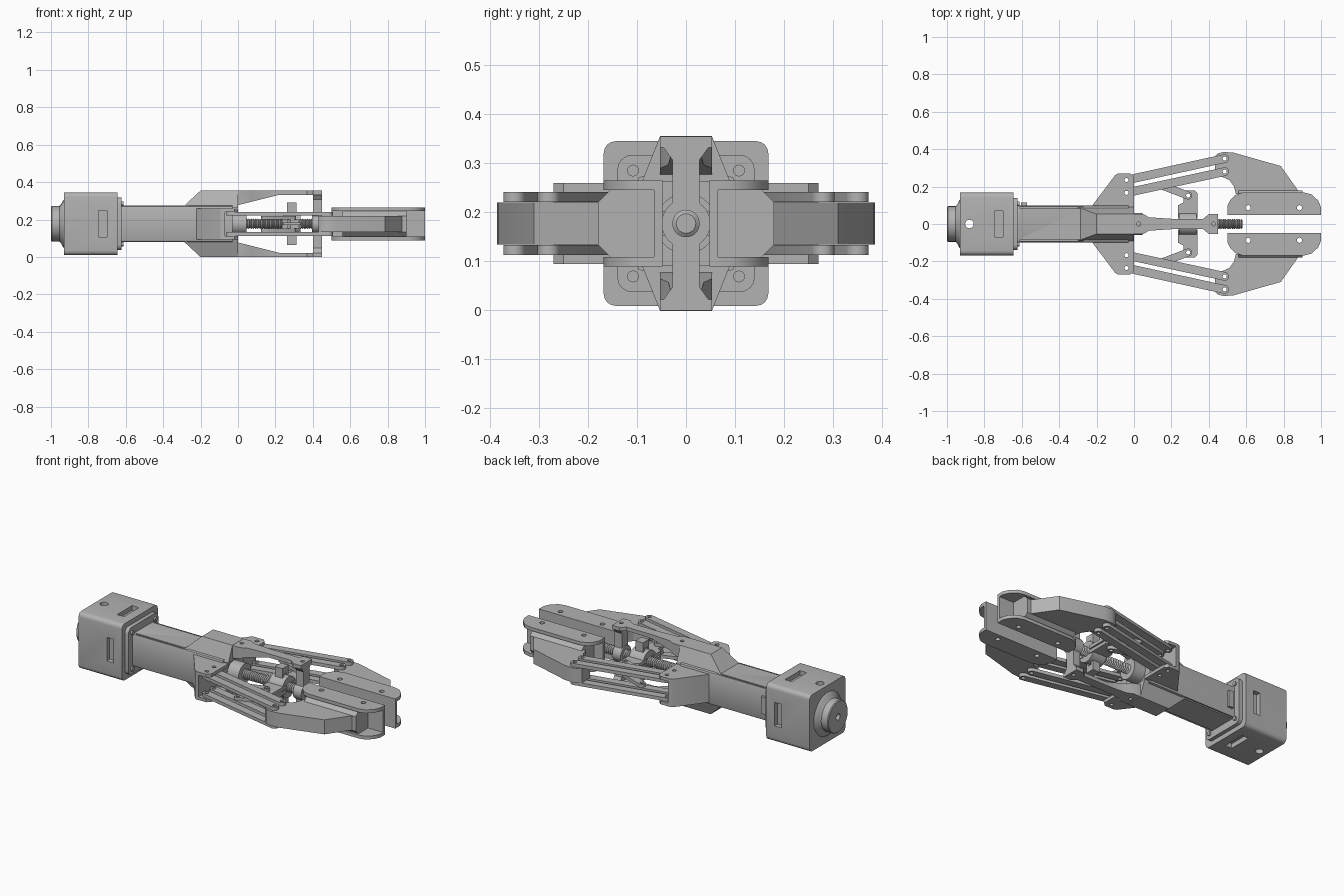
import bpy, bmesh, math
from mathutils import Matrix, Vector

cube = bpy.data.objects.get("Cube")
if cube:
    bpy.data.objects.remove(cube, do_unlink=True)

ZC = 0.177  # height of the long axis; parts are modelled around it
grey = bpy.data.materials.new("plain grey")
grey.use_nodes = True
grey.diffuse_color = (0.45, 0.45, 0.45, 1)
grey.node_tree.nodes["Principled BSDF"].inputs["Base Color"].default_value = (0.45, 0.45, 0.45, 1)


def new_object(name, bm):
    bmesh.ops.recalc_face_normals(bm, faces=bm.faces)
    mesh = bpy.data.meshes.new(name)
    bm.to_mesh(mesh)
    bm.free()
    mesh.materials.append(grey)
    obj = bpy.data.objects.new(name, mesh)
    bpy.context.collection.objects.link(obj)
    obj.location.z = ZC
    return obj


def prism(name, pts, lo, hi, axis="z"):
    """Extrude an outline along z (points x,y), y (points x,z) or x (points y,z)."""
    place = {"z": lambda a, b, t: (a, b, t), "y": lambda a, b, t: (a, t, b),
             "x": lambda a, b, t: (t, a, b)}[axis]
    bm = bmesh.new()
    low = [bm.verts.new(place(a, b, lo)) for a, b in pts]
    high = [bm.verts.new(place(a, b, hi)) for a, b in pts]
    bm.faces.new(low)
    bm.faces.new(high)
    n = len(pts)
    for i in range(n):
        j = (i + 1) % n
        bm.faces.new((low[i], low[j], high[j], high[i]))
    return new_object(name, bm)


def rounded(w, h, r, steps=4):
    """Rounded rectangle outline with half sizes w, h."""
    pts = []
    for k, (sx, sy) in enumerate([(1, 1), (-1, 1), (-1, -1), (1, -1)]):
        for i in range(steps + 1):
            a = math.pi / 2 * (k + i / steps)
            pts.append((sx * (w - r) + r * math.cos(a), sy * (h - r) + r * math.sin(a)))
    return pts


def box(name, x, y, z):
    return prism(name, [(x[0], y[0]), (x[1], y[0]), (x[1], y[1]), (x[0], y[1])], *z)


def lathe(name, profile, sides=32):
    """Turn (x, radius) points round the long axis."""
    bm = bmesh.new()
    rings = [[bm.verts.new((x, r * math.cos(2 * math.pi * i / sides), r * math.sin(2 * math.pi * i / sides)))
              for i in range(sides)] for x, r in profile]
    for a, b in zip(rings, rings[1:]):
        for i in range(sides):
            j = (i + 1) % sides
            bm.faces.new((a[i], a[j], b[j], b[i]))
    bm.faces.new(rings[0])
    bm.faces.new(rings[-1])
    return new_object(name, bm)


def link(name, p, q, r, lo, hi):
    """Flat bar with round ends and a pin hole in each."""
    p, q = Vector(p), Vector(q)
    base = math.atan2(q.y - p.y, q.x - p.x)
    pts = []
    for c, start in ((q, -0.5), (p, 0.5)):
        for i in range(9):
            a = base + math.pi * (start + i / 8)
            pts.append((c.x + r * math.cos(a), c.y + r * math.sin(a)))
    return drill(prism(name, pts, lo, hi), [p, q])


def bake(obj):
    deps = bpy.context.evaluated_depsgraph_get()
    mesh = bpy.data.meshes.new_from_object(obj.evaluated_get(deps))
    obj.modifiers.clear()
    obj.data = mesh
    return obj


def cut(obj, cutter):
    mod = obj.modifiers.new("cut", "BOOLEAN")
    mod.operation, mod.solver, mod.object = "DIFFERENCE", "EXACT", cutter
    bake(obj)
    bpy.data.objects.remove(cutter, do_unlink=True)
    return obj


def drill(obj, spots, r=0.011, depth=1):
    bm = bmesh.new()
    for x, y in spots:
        bmesh.ops.create_cone(bm, cap_ends=True, segments=16, radius1=r, radius2=r, depth=depth,
                              matrix=Matrix.Translation((x, y, 0)))
    return cut(obj, new_object("drill", bm))


def mirror(obj, axes):
    mod = obj.modifiers.new("mirror", "MIRROR")
    mod.use_axis = ["x" in axes, "y" in axes, "z" in axes]
    mod.use_mirror_merge = False
    return bake(obj)


# Motor housing with a slot in every side and a hole from top to bottom
housing = prism("motor_housing", rounded(0.168, 0.168, 0.025), -0.93, -0.645, "x")
for s in (-1, 1):
    a, b = sorted((s * 0.14, s * 0.2))
    cut(housing, box("slot", (-0.745, -0.7), (-0.07, 0.07), (a, b)))
    cut(housing, box("slot", (-0.745, -0.7), (a, b), (-0.07, 0.07)))
drill(housing, [(-0.88, 0)], 0.023)
lathe("motor_end_cap", [(-0.92, 0.135), (-0.935, 0.125), (-0.945, 0.105), (-0.955, 0.095),
                        (-0.995, 0.095), (-1, 0.09), (-1, 0.018), (-0.98, 0.018)])
prism("motor_flange", rounded(0.14, 0.14, 0.03), -0.65, -0.622, "x")

# Flange screws
bm = bmesh.new()
for sy in (-1, 1):
    for sz in (-1, 1):
        bmesh.ops.create_cone(bm, cap_ends=True, segments=16, radius1=0.012, radius2=0.012, depth=0.012,
                              matrix=Matrix.Translation((-0.618, sy * 0.108, sz * 0.108))
                              @ Matrix.Rotation(math.pi / 2, 4, "Y"))
new_object("flange_screws", bm)

# Main tube with long grooves near the top and bottom edges
tube = prism("main_tube", rounded(0.1, 0.097, 0.012, 2), -0.63, -0.03, "x")
for sy in (-1, 1):
    for sz in (-1, 1):
        y, z = sorted((sy * 0.083, sy * 0.091)), sorted((sz * 0.085, sz * 0.12))
        cut(tube, box("groove", (-0.61, -0.27), y, z))
box("cable_tab", (-0.605, -0.572), (0.09, 0.115), (-0.05, 0.05))

# Upper and lower frame: tapered saddle, then a thin arm to the end post
bm = bmesh.new()
lower = [(-0.3, 0.09), (0, 0.09), (0, -0.09), (-0.3, -0.09)]
upper = [(-0.2, 0.053), (0, 0.053), (0, -0.053), (-0.2, -0.053)]
lo = [bm.verts.new((x, y, 0.085)) for x, y in lower]
hi = [bm.verts.new((x, y, 0.178)) for x, y in upper]
bm.faces.new(lo)
bm.faces.new(hi)
for i in range(4):
    j = (i + 1) % 4
    bm.faces.new((lo[i], lo[j], hi[j], hi[i]))
mirror(new_object("frame_saddle", bm), "z")

arm = prism("frame_arm", [(-0.05, 0.09), (-0.05, 0.177), (0.45, 0.177), (0.45, 0.155), (0.22, 0.155),
                          (0, 0.1)], -0.053, 0.053, "y")
for s in (-1, 1):
    cut(arm, prism("waist", [(0.05, s * 0.07), (0.05, s * 0.053), (0.08, s * 0.036), (0.2, s * 0.028),
                             (0.37, s * 0.028), (0.4, s * 0.053), (0.4, s * 0.07)], 0, 0.3))
mirror(drill(arm, [(0.025, 0), (0.425, 0)]), "z")

post = prism("end_post", [(-0.053, 0.165), (-0.028, 0.13), (-0.028, -0.13), (-0.053, -0.165),
                          (0.053, -0.165), (0.028, -0.13), (0.028, 0.13), (0.053, 0.165)], 0.402, 0.45, "x")
drill(post, [(0.425, 0)])
lathe("end_bearing", [(0.395, 0.03), (0.395, 0.05), (0.45, 0.05), (0.45, 0.03)])
lathe("root_bearing", [(-0.05, 0.06), (0.045, 0.06), (0.045, 0.025)])

# Threaded rod
thread = [(0, 0.02)]
for i in range(48):
    thread += [(0.004 + i * 0.012, 0.022), (0.01 + i * 0.012, 0.028)]
lathe("threaded_rod", thread + [(0.58, 0.02)], 20)

# Side brackets: solid web with forked plates for the links
web = prism("bracket_web", [(-0.23, 0.09), (-0.1, 0.262), (-0.085, 0.27), (-0.07, 0.27), (-0.07, 0.09)],
            -0.083, 0.083)
mirror(web, "y")
plate = prism("bracket_plate", [(-0.23, 0.09), (-0.1, 0.262), (-0.085, 0.27), (-0.02, 0.27), (0, 0.25),
                                (0, 0.09)], 0.064, 0.083)
mirror(drill(plate, [(-0.04, 0.235), (-0.04, 0.167)]), "yz")

# Parallel links and the short drive links
for name, p, q in (("outer_link", (-0.04, 0.235), (0.485, 0.35)),
                   ("inner_link", (-0.04, 0.167), (0.485, 0.28))):
    mirror(link(name, p, q, 0.023, 0.044, 0.064), "yz")
mirror(link("drive_link", (0.145, 0.207), (0.29, 0.152), 0.021, 0.024, 0.043), "yz")

# Sliding nut with forked ears on four sides
lathe("nut_hub", [(0.24, 0.025), (0.24, 0.062), (0.335, 0.062), (0.335, 0.025)])
ear = prism("nut_side_ear", [(0.235, 0.03), (0.235, 0.1), (0.265, 0.115), (0.265, 0.165), (0.28, 0.178),
                             (0.325, 0.178), (0.34, 0.165), (0.34, 0.03)], 0.004, 0.024)
mirror(drill(ear, [(0.29, 0.152)]), "yz")
mirror(box("nut_upright_ear", (0.262, 0.312), (0.012, 0.028), (0.03, 0.113)), "yz")
mirror(box("nut_ear_bridge", (0.262, 0.312), (-0.028, 0.028), (0.075, 0.113)), "z")

# Fingers: slim body, wider foot inside the pad channel
body = [(0.43, 0.36), (0.45, 0.378), (0.48, 0.385), (0.53, 0.382), (0.785, 0.31), (0.88, 0.175),
        (0.88, 0.16), (0.545, 0.16), (0.535, 0.2), (0.51, 0.235), (0.45, 0.262), (0.435, 0.28)]
mirror(drill(prism("finger_body", body, -0.043, 0.043), [(0.485, 0.35), (0.485, 0.28)]), "y")
foot = prism("finger_foot", [(0.18, -0.043), (0.155, -0.068), (0.06, -0.068), (0.06, 0.068), (0.155, 0.068),
                             (0.18, 0.043)], 0.56, 0.9, "x")
mirror(drill(foot, [(0.61, 0.087), (0.885, 0.087)], 0.014), "y")

# Grip pads: open channels with rounded cheeks
cheek = [(0.5, 0.048), (0.5, 0.1), (0.515, 0.13), (0.54, 0.155), (0.58, 0.168), (0.91, 0.168),
         (0.95, 0.158), (0.985, 0.125), (1, 0.09), (1, 0.048)]
mirror(drill(prism("pad_cheek", cheek, 0.068, 0.088), [(0.61, 0.087), (0.885, 0.087)], 0.014), "yz")
mirror(box("pad_face", (0.5, 1), (0.048, 0.065), (-0.088, 0.088)), "y")

# Smooth the round parts, keep hard edges sharp
bpy.ops.object.select_all(action="DESELECT")
for obj in bpy.context.collection.objects:
    if obj.type == "MESH":
        obj.select_set(True)
        bpy.context.view_layer.objects.active = obj
bpy.ops.object.shade_smooth_by_angle(angle=math.radians(30))
